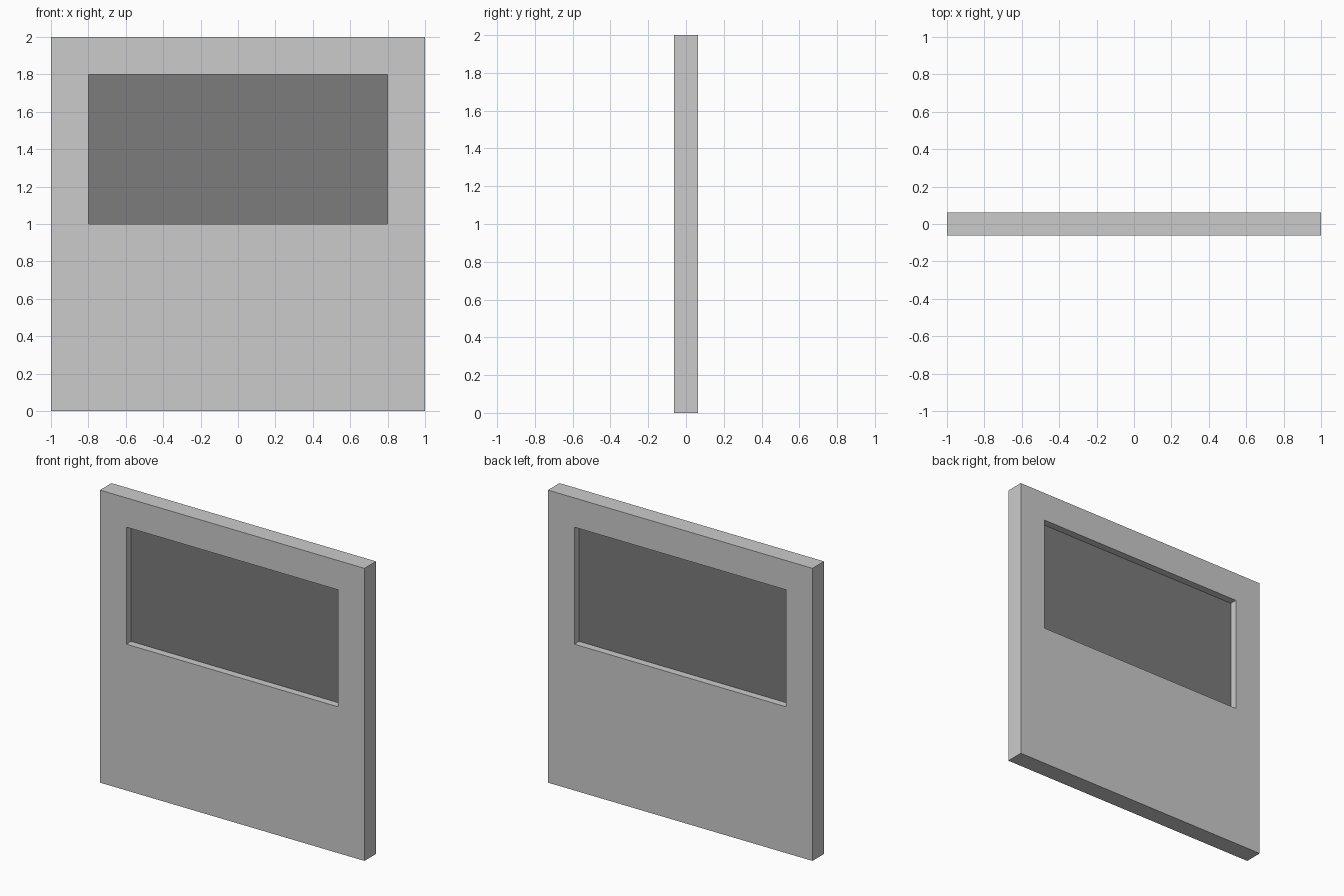
import bpy, bmesh

if "Cube" in bpy.data.objects:
    bpy.data.objects.remove(bpy.data.objects["Cube"])

HALF = 0.0625      # half wall thickness
PANE = 0.0125      # half pane thickness
OUTER = [(-1, 0), (1, 0), (1, 2), (-1, 2)]
WINDOW = [(-0.8, 1), (0.8, 1), (0.8, 1.8), (-0.8, 1.8)]


def add_object(name, bm):
    bmesh.ops.recalc_face_normals(bm, faces=bm.faces)
    mesh = bpy.data.meshes.new(name)
    bm.to_mesh(mesh)
    bm.free()
    obj = bpy.data.objects.new(name, mesh)
    bpy.context.collection.objects.link(obj)
    return obj


def loop(bm, rect, y):
    return [bm.verts.new((x, y, z)) for x, z in rect]


def bridge(bm, a, b):
    for i in range(4):
        j = (i + 1) % 4
        bm.faces.new((a[i], a[j], b[j], b[i]))


# Wall panel: four rectangular loops joined into a closed ring
bm = bmesh.new()
loops = [loop(bm, OUTER, -HALF), loop(bm, OUTER, HALF),
         loop(bm, WINDOW, HALF), loop(bm, WINDOW, -HALF)]
for k in range(4):
    bridge(bm, loops[k], loops[(k + 1) % 4])
add_object("wall_panel", bm)

# Window pane: thin slab centred in the opening
bm = bmesh.new()
front, back = loop(bm, WINDOW, -PANE), loop(bm, WINDOW, PANE)
bridge(bm, front, back)
bm.faces.new(front)
bm.faces.new(back)
pane = add_object("window_pane", bm)

# Dark glass
glass = bpy.data.materials.new("dark_glass")
glass.diffuse_color = (0.2, 0.2, 0.2, 1)
glass.use_nodes = True
glass.node_tree.nodes["Principled BSDF"].inputs["Base Color"].default_value = glass.diffuse_color
pane.data.materials.append(glass)
